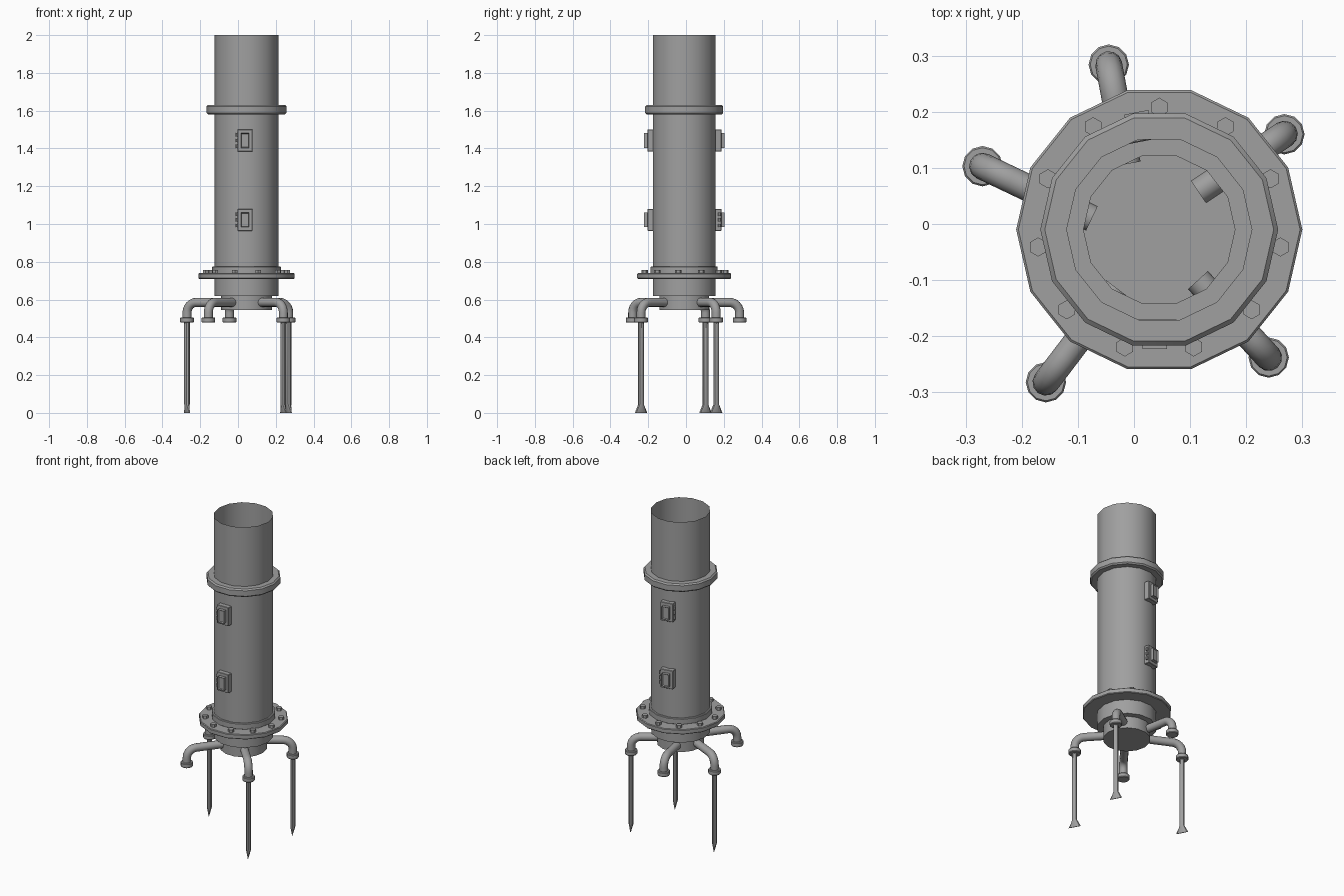
import bpy, bmesh, math
from mathutils import Vector, Matrix

if "Cube" in bpy.data.objects:
    bpy.data.objects.remove(bpy.data.objects["Cube"], do_unlink=True)

AXIS = Vector((0.045, -0.01, 0))
SIDES = 14

steel = bpy.data.materials.new("grey_steel")
steel.use_nodes = True
steel.diffuse_color = (0.35, 0.35, 0.35, 1)
steel.node_tree.nodes["Principled BSDF"].inputs["Base Color"].default_value = (0.35, 0.35, 0.35, 1)


def finish(bm, name, smooth=True, recalc=True):
    if recalc:
        bmesh.ops.recalc_face_normals(bm, faces=bm.faces)
    mesh = bpy.data.meshes.new(name)
    bm.to_mesh(mesh)
    bm.free()
    mesh.materials.append(steel)
    obj = bpy.data.objects.new(name, mesh)
    bpy.context.collection.objects.link(obj)
    if smooth:
        bpy.ops.object.select_all(action="DESELECT")
        obj.select_set(True)
        bpy.context.view_layer.objects.active = obj
        bpy.ops.object.shade_smooth_by_angle(angle=math.radians(32))
    return obj


def lathe(name, profile, centre=AXIS, sides=SIDES, closed=False, cap_start=False):
    """Revolve (radius, z) points around a vertical axis."""
    bm = bmesh.new()
    rings = []
    for r, z in profile:
        rings.append([bm.verts.new((centre.x + r * math.cos(math.tau * i / sides),
                                    centre.y + r * math.sin(math.tau * i / sides), z))
                      for i in range(sides)])
    pairs = list(zip(rings, rings[1:])) + ([(rings[-1], rings[0])] if closed else [])
    for a, b in pairs:
        for i in range(sides):
            j = (i + 1) % sides
            bm.faces.new((a[i], a[j], b[j], b[i]))
    if cap_start:
        bm.faces.new(rings[0][::-1])
    return finish(bm, name, recalc=closed)


def ring(name, inner, outer, z0, z1, bevel):
    lathe(name, [(inner, z0), (outer - bevel, z0), (outer, z0 + bevel),
                 (outer, z1 - bevel), (outer - bevel, z1), (inner, z1)], closed=True)


def add_box(bm, centre, size, bevel=0):
    geo = bmesh.ops.create_cube(bm, size=1, matrix=Matrix.Translation(centre) @ Matrix.Diagonal((*size, 1)))
    if bevel:
        edges = {e for v in geo["verts"] for e in v.link_edges}
        bmesh.ops.bevel(bm, geom=list(edges), offset=bevel, segments=1, affect="EDGES")


# Open chimney tube with a narrower closed foot
lathe("chimney_body", [(0.135, 0.545), (0.135, 0.62), (0.17, 0.62), (0.17, 2.0)], cap_start=True)
ring("upper_band", 0.165, 0.212, 1.58, 1.63, 0.008)
ring("base_flange", 0.165, 0.255, 0.71, 0.74, 0.004)
ring("base_collar", 0.165, 0.182, 0.738, 0.775, 0.003)

# Hexagonal bolts on the flange
bm = bmesh.new()
for i in range(11):
    a = math.pi / 2 + math.tau * i / 11
    pos = AXIS + Vector((0.218 * math.cos(a), 0.218 * math.sin(a), 0.747))
    bmesh.ops.create_cone(bm, cap_ends=True, segments=6, radius1=0.017, radius2=0.017,
                          depth=0.02, matrix=Matrix.Translation(pos))
finish(bm, "flange_bolts", smooth=False)


def hatch(name, turn, z, hinge_side=-1):
    """Framed hatch facing outward, with three hinge knuckles on one edge."""
    bm = bmesh.new()
    add_box(bm, (0, -0.177, 0), (0.08, 0.034, 0.116), 0.002)
    add_box(bm, (0, -0.2, 0), (0.044, 0.026, 0.078))
    front = min(bm.faces, key=lambda f: f.calc_center_median().y)
    bmesh.ops.inset_region(bm, faces=[front], thickness=0.006)
    bmesh.ops.translate(bm, verts=front.verts, vec=(0, 0.006, 0))
    for dz in (-0.03, 0, 0.03):
        bmesh.ops.create_cone(bm, cap_ends=True, segments=8, radius1=0.008, radius2=0.008, depth=0.018,
                              matrix=Matrix.Translation((hinge_side * 0.043, -0.183, dz)))
    bm.transform(Matrix.Translation(AXIS + Vector((-0.008 if turn == 0 else 0, 0, z)))
                 @ Matrix.Rotation(math.radians(turn), 4, "Z"))
    finish(bm, name, smooth=False)


hatch("front_upper_hatch", 0, 1.442)
hatch("front_lower_hatch", 0, 1.022)
hatch("back_upper_hatch", 191, 1.442, 1)
hatch("back_lower_hatch", 191, 1.022)


def pipe(name, start, end, sides=12, r=0.024, z=0.585, bend=0.055):
    """Horizontal pipe that turns down through an elbow above its end point."""
    s, e = Vector((*start, z)), Vector((*end, z))
    d = (e - s).normalized()
    side = Vector((-d.y, d.x, 0))
    path = [(s, d)]
    for i in range(7):
        a = math.pi / 2 * i / 6
        path.append((e - d * bend * (1 - math.sin(a)) - Vector((0, 0, bend * (1 - math.cos(a)))),
                     d * math.cos(a) - Vector((0, 0, math.sin(a)))))
    path.append((Vector((e.x, e.y, 0.49)), Vector((0, 0, -1))))
    bm = bmesh.new()
    rings = []
    for p, t in path:
        up = side.cross(t)
        rings.append([bm.verts.new(p + r * (side * math.cos(math.tau * k / sides) + up * math.sin(math.tau * k / sides)))
                      for k in range(sides)])
    for a, b in zip(rings, rings[1:]):
        for k in range(sides):
            m = (k + 1) % sides
            bm.faces.new((a[k], a[m], b[m], b[k]))
    bm.faces.new(rings[0])
    bm.faces.new(rings[-1])
    finish(bm, name)
    # Threaded cap at the lower end
    lathe(name + "_cap", [(0.001, 0.478), (0.033, 0.478), (0.036, 0.482), (0.036, 0.502),
                          (0.033, 0.506), (0.001, 0.506)], e, 12, closed=True)


def leg(name, x, y, r=0.015, sides=10):
    """Round rod flattened into a flared blade at the ground."""
    bm = bmesh.new()
    rings = []
    for z, long, thin in ((0.49, r, r), (0.045, r, r), (0, 0.037, 0.002)):
        rings.append([bm.verts.new((long * math.cos(math.tau * k / sides),
                                    thin * math.sin(math.tau * k / sides), z)) for k in range(sides)])
    for a, b in zip(rings, rings[1:]):
        for k in range(sides):
            m = (k + 1) % sides
            bm.faces.new((a[k], a[m], b[m], b[k]))
    bm.faces.new(rings[-1])
    bm.transform(Matrix.Translation((x, y, 0)) @ Matrix.Rotation(math.radians(118), 4, "Z"))
    finish(bm, name)


# Five outlet pipes, three of which stand on legs
pipes = [("left_back", (0.115, 0.057), (0.268, 0.16), True),
         ("left_front", (0.114, -0.1), (0.24, -0.238), True),
         ("right_back", (-0.075, 0.01), (-0.27, 0.103), True),
         ("right_front", (-0.03, -0.115), (-0.157, -0.282), False),
         ("back", (-0.012, 0.107), (-0.045, 0.284), False)]
for name, start, end, has_leg in pipes:
    pipe(name + "_pipe", start, end)
    if has_leg:
        leg(name + "_leg", *end)
